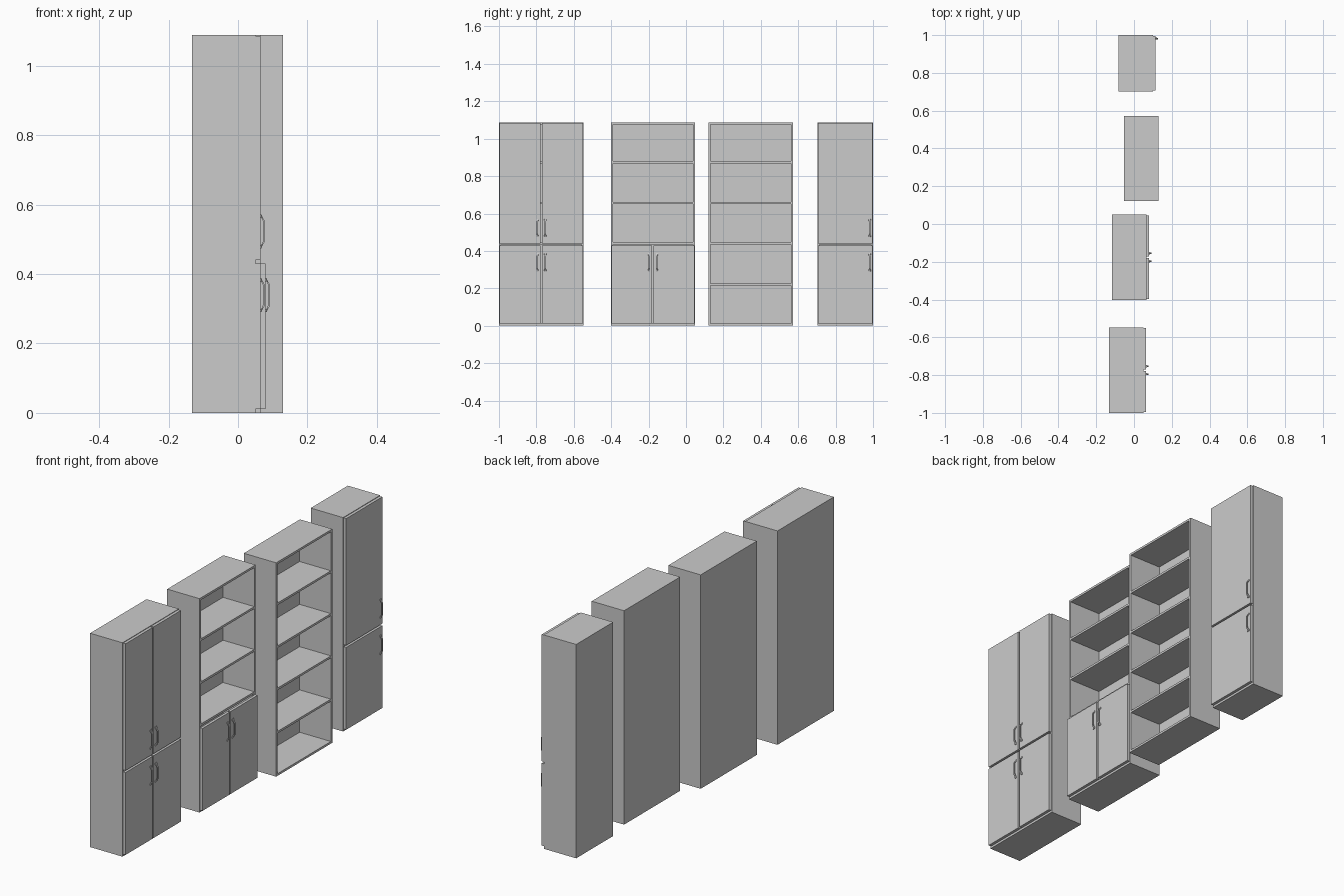
import bpy, bmesh

if "Cube" in bpy.data.objects:
    bpy.data.objects.remove(bpy.data.objects["Cube"])

H, T, DEPTH = 1.088, 0.011, 0.182      # height, board thickness, carcass depth
DOOR_T, GAP = 0.0145, 0.005
SHELVES = [0.441, 0.656, 0.874]


def make_object(name, bm):
    bmesh.ops.recalc_face_normals(bm, faces=bm.faces)
    mesh = bpy.data.meshes.new(name)
    bm.to_mesh(mesh)
    bm.free()
    ob = bpy.data.objects.new(name, mesh)
    bpy.context.collection.objects.link(ob)
    return ob


def box(name, x0, x1, y0, y1, z0, z1):
    bm = bmesh.new()
    bmesh.ops.create_cube(bm, size=1)
    for v in bm.verts:
        v.co = ((x0 + x1) / 2 + v.co.x * (x1 - x0),
                (y0 + y1) / 2 + v.co.y * (y1 - y0),
                (z0 + z1) / 2 + v.co.z * (z1 - z0))
    return make_object(name, bm)


def handle(name, x, y, z):
    # bow handle: half profile (out, up, half width), swept outer/inner and mirrored
    outer = [(0, .049, .006), (.003, .049, .006), (.006, .041, .004), (.0125, .030, .004)]
    inner = [(0, .040, .006), (.003, .040, .006), (.004, .036, .004), (.0085, .027, .004)]
    outer += [(a, -b, w) for a, b, w in reversed(outer)]
    inner += [(a, -b, w) for a, b, w in reversed(inner)]
    bm = bmesh.new()
    rings = []
    for o, i in zip(outer, inner):
        rings.append([bm.verts.new((x + p[0], y + s * p[2], z + p[1]))
                      for p, s in ((o, -1), (o, 1), (i, 1), (i, -1))])
    for a, b in zip(rings, rings[1:]):
        for k in range(4):
            n = (k + 1) % 4
            bm.faces.new((a[k], a[n], b[n], b[k]))
    bm.faces.new(rings[0])
    bm.faces.new(rings[-1])
    return make_object(name, bm)


def carcass(name, x0, y0, y1, shelves):
    x1 = x0 + DEPTH
    box(name + "_side_left", x0, x1, y0, y0 + T, 0, H)
    box(name + "_side_right", x0, x1, y1 - T, y1, 0, H)
    box(name + "_back", x0, x0 + 0.006, y0 + T, y1 - T, T, H - T)
    box(name + "_bottom", x0, x1, y0 + T, y1 - T, 0, T)
    box(name + "_top", x0, x1, y0 + T, y1 - T, H - T, H)
    for i, z in enumerate(shelves):
        box(f"{name}_shelf_{i}", x0 + 0.006, x1, y0 + T, y1 - T, z - T / 2, z + T / 2)


def doors(name, x0, y0, y1, z0, z1, handle_z, pair=True):
    x = x0 + DEPTH
    mid = (y0 + y1) / 2
    a, b = y0 + GAP * 0.8, y1 - GAP * 0.8
    if pair:
        spans = [(a, mid - 0.004, mid - 0.021), (mid + 0.004, b, mid + 0.021)]
    else:
        spans = [(a, b, y1 - 0.018)]
    for i, (ya, yb, hy) in enumerate(spans):
        box(f"{name}_{i}", x, x + DOOR_T, ya, yb, z0, z1)
        handle(f"{name}_handle_{i}", x + DOOR_T, hy, handle_z)


# name, back x, y range, shelf heights, has lower doors, has upper doors, double doors
UNITS = [
    ("wide_cupboard", -0.132, -1.0, -0.547, SHELVES, True, True, True),
    ("half_open_bookcase", -0.117, -0.402, 0.049, SHELVES, True, False, True),
    ("open_bookcase", -0.052, 0.121, 0.572, [0.221] + SHELVES, False, False, True),
    ("narrow_cupboard", -0.082, 0.702, 1.0, SHELVES, True, True, False),
]
for name, x0, y0, y1, shelves, lower, upper, pair in UNITS:
    carcass(name, x0, y0, y1, shelves)
    if lower:
        doors(name + "_lower_door", x0, y0, y1, 0.011, 0.430, 0.339, pair)
    if upper:
        doors(name + "_upper_door", x0, y0, y1, 0.440, H - 0.003, 0.523, pair)
